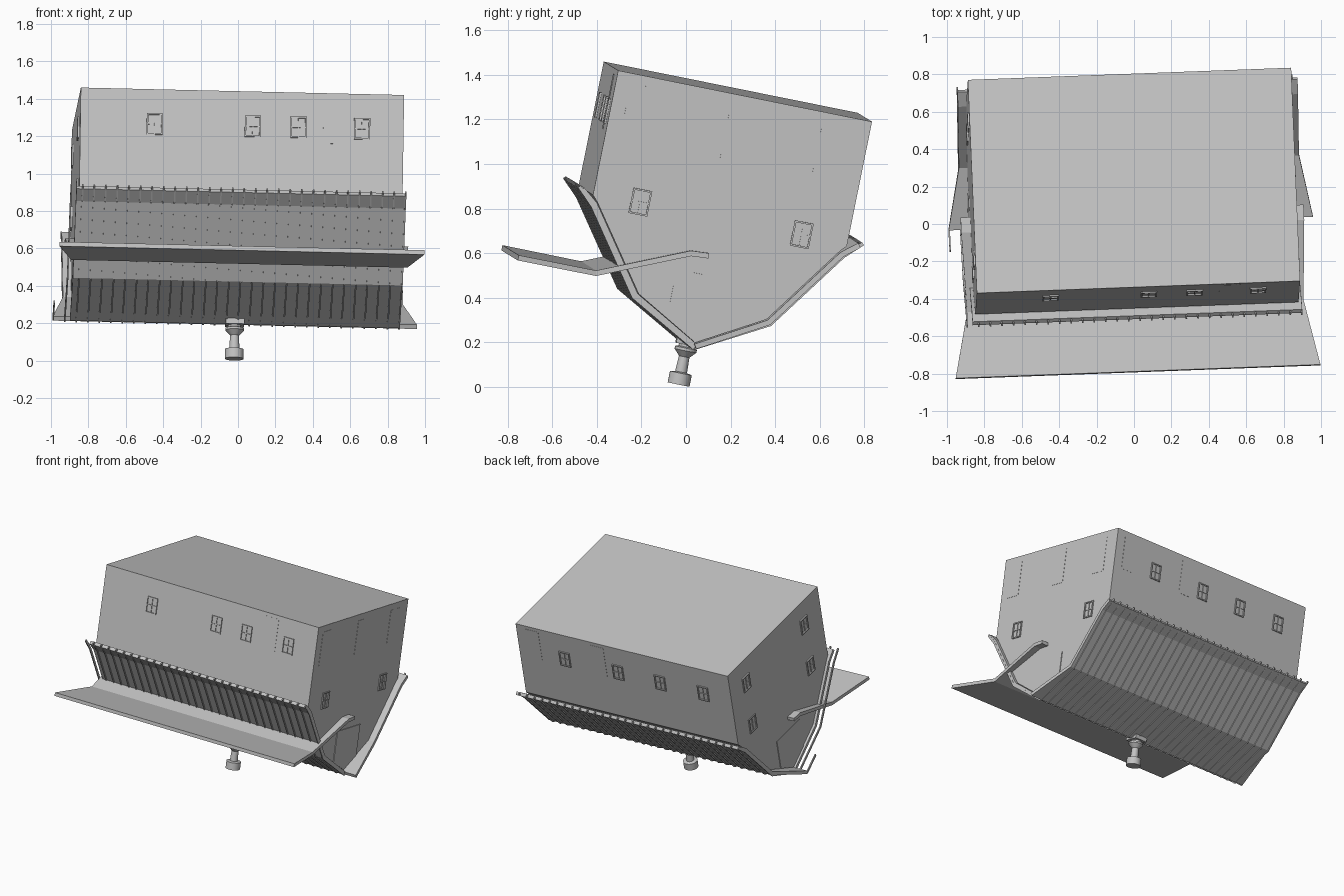
import bpy, bmesh, math
from mathutils import Matrix, Vector

cube = bpy.data.objects.get("Cube")
if cube:
    bpy.data.objects.remove(cube, do_unlink=True)

grey = bpy.data.materials.new("plain_grey")
grey.use_nodes = True
COL = (0.55, 0.55, 0.55, 1)
grey.diffuse_color = COL
grey.node_tree.nodes["Principled BSDF"].inputs["Base Color"].default_value = COL

# Tilted frame of the overturned house: u = length, v = depth, w = up,
# origin at the middle of the flat top
U = Vector((1.73, 0.065, -0.04)).normalized()
V = Vector((-0.05, 1.14, -0.23))
V = (V - U * V.dot(U)).normalized()
W = U.cross(V)
FRAME = Matrix((U, V, W)).transposed().to_4x4()
FRAME.translation = (0, 0.233, 1.325)


def add_object(name, bm):
    bmesh.ops.recalc_face_normals(bm, faces=bm.faces)
    me = bpy.data.meshes.new(name)
    bm.to_mesh(me)
    bm.free()
    me.materials.append(grey)
    ob = bpy.data.objects.new(name, me)
    ob.matrix_world = FRAME
    bpy.context.collection.objects.link(ob)
    return ob


def add_box(bm, center, size):
    m = Matrix.Translation(center) @ Matrix.Diagonal((*size, 1))
    bmesh.ops.create_cube(bm, size=1, matrix=m)


def strips(name, path, spans, thick):
    """Bent plates following path (v, w); each span gives (u0, u1) per path point."""
    bm = bmesh.new()
    for span in spans:
        rows = [[bm.verts.new((u, v, w)) for u in us] for (v, w), us in zip(path, span)]
        for a, b in zip(rows, rows[1:]):
            bm.faces.new((a[0], a[1], b[1], b[0]))
    ob = add_object(name, bm)
    mod = ob.modifiers.new("thickness", "SOLIDIFY")
    mod.thickness = thick
    mod.offset = 0
    mod.use_even_offset = True
    return ob


# House body: walls plus attic, extruded along the length
half = [(0.582, 0), (0.582, -0.57), (0.555, -0.6), (0.293, -0.965), (0, -1.13)]
outline = half + [(-v, w) for v, w in half[-2::-1]]
bm = bmesh.new()
face = bm.faces.new([bm.verts.new((-0.865, v, w)) for v, w in outline])
ext = bmesh.ops.extrude_face_region(bm, geom=[face])
bmesh.ops.translate(bm, vec=(1.73, 0, 0),
                    verts=[g for g in ext["geom"] if isinstance(g, bmesh.types.BMVert)])
add_object("house_body", bm)

# Two-pitch roof with flared eaves; the rear half widens towards the ridge
roof = [(0.635, -0.555), (0.567, -0.61), (0.305, -0.975), (0, -1.145)]
front_path = [(-v, w) for v, w in roof]
strips("rear_roof", roof, [[(-h, h) for h in (0.91, 0.91, 0.91, 0.975)]], 0.024)
strips("front_roof", front_path, [[(-0.882, 0.882)] * 4], 0.024)

# Standing seams on both slopes
seam_us = [-0.91 + 0.0617 * i for i in range(30)]
for name, s in (("rear_seams", 1), ("front_seams", -1)):
    path = [(s * (v + 0.008), w - 0.008) for v, w in roof]
    path[0] = (s * 0.65, -0.545)
    path[-1] = (0, -1.155)
    strips(name, path, [[(u - 0.004, u + 0.004)] * 4 for u in seam_us], 0.016)
strips("short_end_seam", [(-0.13, -1.08), (0, -1.15)], [[(-0.976, -0.968)] * 2], 0.016)

# Porch roof jutting out at the front
porch_path = [(-0.02, -0.735), (-0.10, -0.74), (-0.50, -0.912), (-0.86, -0.912)]
strips("porch_roof", porch_path, [[(-h, h) for h in (0.918, 0.918, 0.9, 0.976)]], 0.024)

# Chimney post hanging below the ridge
rings = [(0.05, -1.342), (0.05, -1.29), (0.027, -1.285), (0.024, -1.215),
         (0.05, -1.187), (0.05, -1.175), (0.035, -1.17), (0.035, -1.12)]
bm = bmesh.new()
N = 24
loops = [[bm.verts.new((r * math.cos(2 * math.pi * k / N), r * math.sin(2 * math.pi * k / N), w))
          for k in range(N)] for r, w in rings]
for a, b in zip(loops, loops[1:]):
    for k in range(N):
        bm.faces.new((a[k], a[(k + 1) % N], b[(k + 1) % N], b[k]))
bm.faces.new(loops[0])
bm.faces.new(loops[-1])
post = add_object("chimney_post", bm)
bpy.context.view_layer.objects.active = post
post.select_set(True)
bpy.ops.object.shade_smooth_by_angle(angle=math.radians(35))
post.select_set(False)
bm = bmesh.new()
add_box(bm, (0, 0, -1.135), (0.1, 0.1, 0.05))
add_object("chimney_block", bm)


def wall_box(bm, side, along, w, width, height, depth):
    """Box lying on one wall: side is front, back, left (+u) or right (-u)."""
    if side in ("front", "back"):
        s = -1 if side == "front" else 1
        add_box(bm, (along, s * 0.582, w), (width, depth, height))
    else:
        s = 1 if side == "left" else -1
        add_box(bm, (s * 0.865, along, w), (depth, width, height))


# Framed windows with a glazing cross
window_rows = {
    "front": [(u, -0.19) for u in (-0.467, 0.058, 0.303, 0.643)],
    "back": [(u, -0.2) for u in (0.491, 0.057, -0.286, -0.637)],
    "left": [(-0.367, -0.56), (0.373, -0.56)],
    "right": [(v, w) for v in (-0.365, 0.385) for w in (-0.18, -0.52)],
}
for side, spots in window_rows.items():
    bm = bmesh.new()
    for a, w in spots:
        for s in (-1, 1):
            wall_box(bm, side, a + s * 0.039, w, 0.008, 0.115, 0.016)
            wall_box(bm, side, a, w + s * 0.054, 0.086, 0.008, 0.016)
        wall_box(bm, side, a, w, 0.005, 0.108, 0.010)
        wall_box(bm, side, a, w, 0.078, 0.005, 0.010)
    add_object(side + "_windows", bm)

# Flush tall panels on the upper storey
panel_rows = {
    "front": [(0.49, -0.15)],
    "back": [(0.74, -0.15), (0.21, -0.15)],
    "left": [(-0.46, -0.17), (0.0, -0.17), (0.42, -0.17)],
}
for side, spots in panel_rows.items():
    bm = bmesh.new()
    for a, w in spots:
        wall_box(bm, side, a, w, 0.11, 0.25, 0.003)
    add_object(side + "_panels", bm)

# Pointed attic panels under the ridge on both gables
for name, s in (("left_attic_panel", 1), ("right_attic_panel", -1)):
    bm = bmesh.new()
    pts = [(-0.147, -0.823), (0.147, -0.823), (0.147, -1.045), (0, -1.125), (-0.147, -1.045)]
    face = bm.faces.new([bm.verts.new((s * 0.864, v, w)) for v, w in pts])
    ext = bmesh.ops.extrude_face_region(bm, geom=[face])
    bmesh.ops.translate(bm, vec=(s * 0.006, 0, 0),
                        verts=[g for g in ext["geom"] if isinstance(g, bmesh.types.BMVert)])
    add_object(name, bm)
